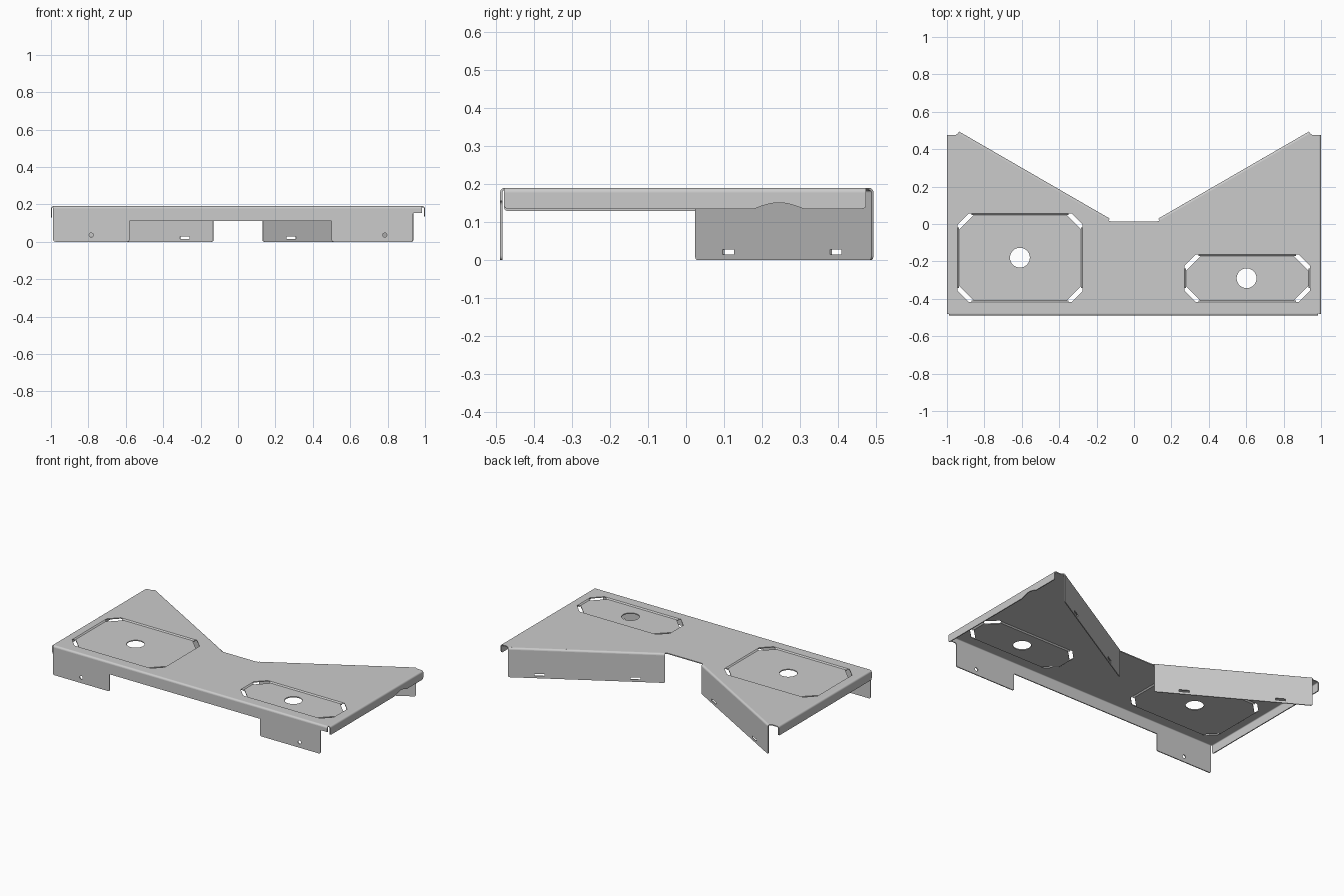
import bpy, bmesh
from math import pi, sin, cos, hypot
from mathutils import Matrix, Vector

if "Cube" in bpy.data.objects:
    bpy.data.objects.remove(bpy.data.objects["Cube"])

T = 0.006      # sheet thickness
R = 0.012      # outer bend radius
TOP = 0.19     # top face height


def finish(obj):
    """Weld and orient the faces of a part."""
    bm = bmesh.new()
    bm.from_mesh(obj.data)
    bmesh.ops.remove_doubles(bm, verts=bm.verts, dist=1e-5)
    bmesh.ops.recalc_face_normals(bm, faces=bm.faces)
    bm.to_mesh(obj.data)
    bm.free()
    bpy.ops.object.select_all(action='DESELECT')
    obj.select_set(True)
    bpy.context.view_layer.objects.active = obj
    bpy.ops.object.shade_smooth_by_angle(angle=0.6)


def rounded(pts):
    """Corner list; a third value fillets that corner."""
    out = []
    for i, p in enumerate(pts):
        c = Vector(p[:2])
        if len(p) < 3:
            out.append(c)
            continue
        a = c + (Vector(pts[i - 1][:2]) - c).normalized() * p[2]
        b = c + (Vector(pts[(i + 1) % len(pts)][:2]) - c).normalized() * p[2]
        for k in range(5):
            t = k / 4
            out.append(a * (1 - t) ** 2 + c * 2 * t * (1 - t) + b * t * t)
    return out


def circle(x, y, r, n=32):
    return [(x + r * cos(2 * pi * i / n), y + r * sin(2 * pi * i / n)) for i in range(n)]


def rect(x0, x1, y0, y1):
    return [(x0, y0), (x1, y0), (x1, y1), (x0, y1)]


def sheet(name, loops, matrix):
    """Flat plate of thickness T; the first loop is the outline, the rest are holes."""
    cu = bpy.data.curves.new(name, 'CURVE')
    cu.dimensions = '2D'
    cu.fill_mode = 'BOTH'
    cu.extrude = T / 2
    for loop in loops:
        sp = cu.splines.new('POLY')
        sp.points.add(len(loop) - 1)
        for pt, p in zip(sp.points, loop):
            pt.co = (p[0], p[1], 0, 1)
        sp.use_cyclic_u = True
    obj = bpy.data.objects.new(name, cu)
    bpy.context.collection.objects.link(obj)
    obj.matrix_world = matrix
    bpy.ops.object.select_all(action='DESELECT')
    obj.select_set(True)
    bpy.context.view_layer.objects.active = obj
    bpy.ops.object.convert(target='MESH')
    finish(bpy.context.view_layer.objects.active)


def prism(name, profile, p0, p1):
    """Extrude an (outward, z) profile from p0 to p1; outward is right of travel."""
    p0, p1 = Vector((*p0, 0)), Vector((*p1, 0))
    u = (p1 - p0).normalized()
    n = Vector((u.y, -u.x, 0))
    bm = bmesh.new()
    rings = [[bm.verts.new(p + n * o + Vector((0, 0, z))) for o, z in profile] for p in (p0, p1)]
    k = len(profile)
    for i in range(k):
        j = (i + 1) % k
        bm.faces.new((rings[0][i], rings[0][j], rings[1][j], rings[1][i]))
    bm.faces.new(rings[0])
    bm.faces.new(rings[1])
    me = bpy.data.meshes.new(name)
    bm.to_mesh(me)
    bm.free()
    obj = bpy.data.objects.new(name, me)
    bpy.context.collection.objects.link(obj)
    finish(obj)


def flange(name, p0, p1, lower, holes=()):
    """Folded edge from p0 to p1: rounded bend plus hanging sheet with the given lower edge."""
    ang = [pi / 2 * i / 6 for i in range(7)]
    arc = lambda r: [(-R + r * sin(a), TOP - R + r * cos(a)) for a in ang]
    prism(name + "_bend", arc(R) + arc(R - T)[::-1], p0, p1)
    length = hypot(p1[0] - p0[0], p1[1] - p0[1])
    u = Vector((p1[0] - p0[0], p1[1] - p0[1], 0)) / length
    n = Vector((u.y, -u.x, 0))
    o = Vector((*p0, 0)) - n * T / 2
    m = Matrix(((u.x, 0, n.x, o.x), (u.y, 0, n.y, o.y), (0, 1, 0, 0), (0, 0, 0, 1)))
    outline = rounded(lower + [(length, TOP - R), (0, TOP - R)])
    sheet(name, [outline] + list(holes), m)


def octagon(x0, x1, y0, y1, c):
    return [(x0 + c, y0), (x1 - c, y0), (x1, y0 + c), (x1, y1 - c),
            (x1 - c, y1), (x0 + c, y1), (x0, y1 - c), (x0, y0 + c)]


# recessed pads: bounds and hole centre
pads = {"large_pad": ((-0.943, -0.275, -0.418, 0.057), (-0.61, -0.18)),
        "small_pad": ((0.27, 0.94, -0.418, -0.163), (0.602, -0.29))}
DEPTH, SLOPE, CHAMFER = 0.007, 0.008, 0.06

# top plate with octagonal openings for the pads
half = [(1 - R, -0.49 + R), (1 - R, 0.476), (0.955, 0.476), (0.941, 0.484), (0.136, 0.0186), (0.12, 0.013)]
outline = half + [(-x, y) for x, y in reversed(half)]
sheet("top_plate", [outline] + [octagon(*b, CHAMFER) for b, _ in pads.values()],
      Matrix.Translation((0, 0, TOP - T / 2)))

# pad floors and sloped walls; wider chamfers leave the open corner slots
for name, ((x0, x1, y0, y1), hole) in pads.items():
    s = SLOPE
    floor = octagon(x0 + s, x1 - s, y0 + s, y1 - s, CHAMFER + 0.018)
    sheet(name, [floor, circle(*hole, 0.053, 48)], Matrix.Translation((0, 0, TOP - DEPTH - T / 2)))
    wall = [(0, TOP), (0, TOP - T), (-s, TOP - DEPTH - T), (-s, TOP - DEPTH)]
    edge = octagon(x0, x1, y0, y1, CHAMFER + 0.015)
    for i in range(0, 8, 2):
        prism(f"{name}_wall_{i // 2}", wall, edge[i], edge[i + 1])

# front flange with two legs
fx = -0.988
f = 0.012
lower = [(-0.988, 0, f), (-0.58, 0, f), (-0.58, 0.112), (0.5, 0.112), (0.5, 0, f),
         (0.935, 0, f), (0.935, 0.155, f), (0.985, 0.155)]
flange("front_flange", (fx, -0.49), (0.985, -0.49), [(p[0] - fx, *p[1:]) for p in lower],
       [circle(x - fx, 0.036, 0.011, 24) for x in (-0.785, 0.785)])

# side flanges, the right one with an arched relief
y0, y1 = -0.48, 0.475
arch = [(0.18 - y0 + 0.13 * i / 12, 0.135 + 0.016 * sin(pi * i / 12)) for i in range(13)]
flange("right_flange", (1, y0), (1, y1), [(0, 0.135, f)] + arch + [(y1 - y0, 0.135, f)])
flange("left_flange", (-1, y1), (-1, y0), [(0, 0.129, f), (y1 - y0, 0.129, f)])

# angled rear flanges with mounting slots
inner, tip = (0.13, 0.029), (0.935, 0.494)
L = hypot(tip[0] - inner[0], tip[1] - inner[1])
low = [(0, 0, f), (L, 0, f)]
slots = [(0.145, 0.205), (0.712, 0.772)]
flange("right_rear_flange", tip, inner, low, [rect(L - b, L - a, 0.015, 0.028) for a, b in slots])
flange("left_rear_flange", (-inner[0], inner[1]), (-tip[0], tip[1]), low,
       [rect(a, b, 0.015, 0.028) for a, b in slots])
